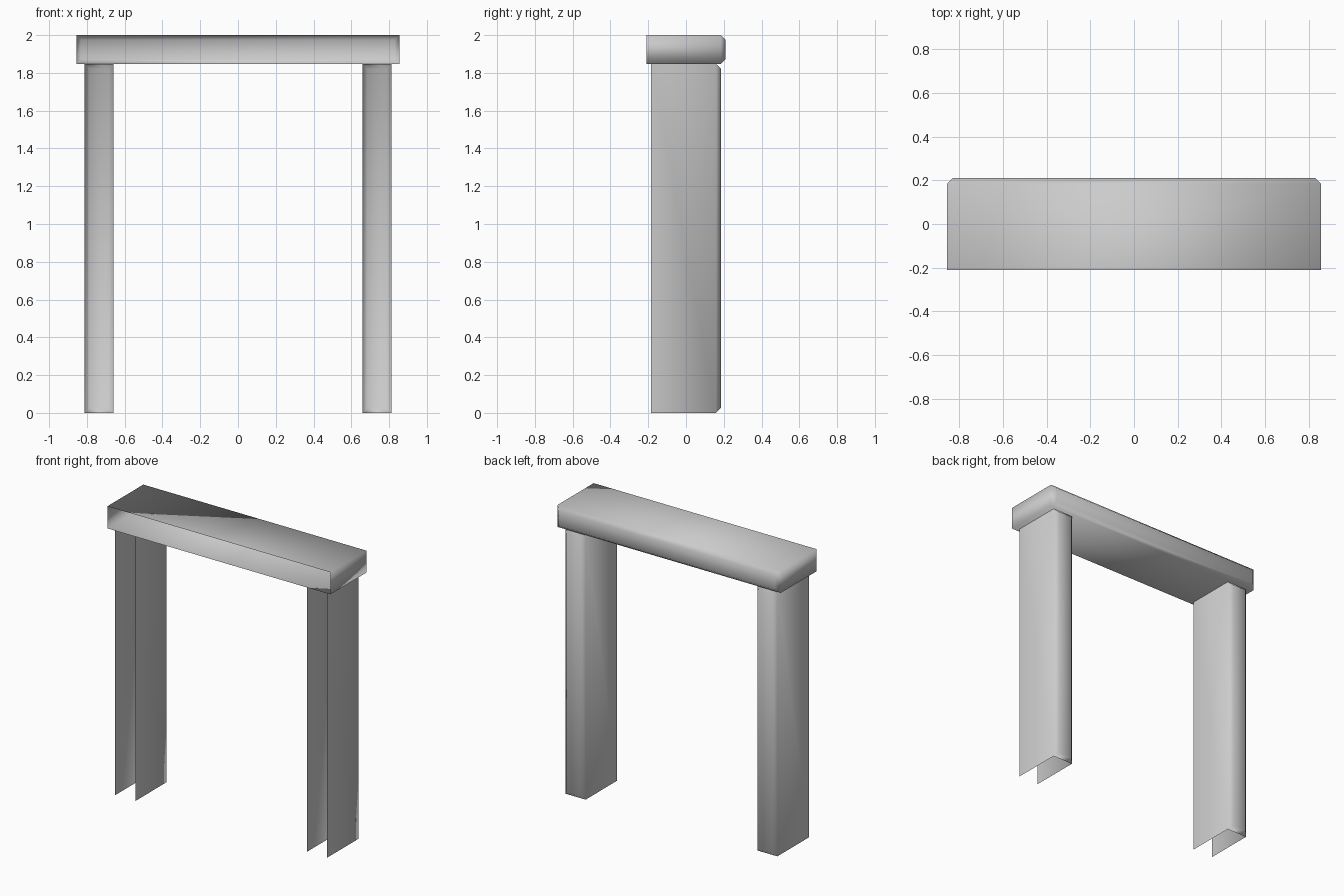
import bpy
import bmesh
from mathutils import Vector

cube = bpy.data.objects.get("Cube")
if cube:
    bpy.data.objects.remove(cube, do_unlink=True)

stone = bpy.data.materials.new("plain grey")
stone.use_nodes = True
GREY = (0.6, 0.6, 0.6, 1)
stone.diffuse_color = GREY
stone.node_tree.nodes["Principled BSDF"].inputs["Base Color"].default_value = GREY


def open_block(name, low, high, open_sides, chamfer=0.026):
    """Box with a chamfered back, left open on the sides whose normals are listed."""
    low, high = Vector(low), Vector(high)
    bm = bmesh.new()
    bmesh.ops.create_cube(bm, size=1)
    for v in bm.verts:
        v.co = (low + high) / 2 + v.co * (high - low)
    bm.normal_update()

    # Chamfer the four edges around the back
    back = max(bm.faces, key=lambda f: f.normal.y)
    bmesh.ops.bevel(bm, geom=list(back.edges), offset=chamfer,
                    offset_type='OFFSET', segments=1, profile=0.5, affect='EDGES')
    bm.normal_update()

    # Remove the sides that are not there
    gone = [f for f in bm.faces
            if any(f.normal.dot(Vector(s)) > 0.95 for s in open_sides)]
    bmesh.ops.delete(bm, geom=gone, context='FACES')

    for f in bm.faces:
        f.smooth = True
    mesh = bpy.data.meshes.new(name)
    bm.to_mesh(mesh)
    bm.free()
    mesh.materials.append(stone)
    obj = bpy.data.objects.new(name, mesh)
    bpy.context.collection.objects.link(obj)
    return obj


FRONT, UP, DOWN = (0, -1, 0), (0, 0, 1), (0, 0, -1)

# Lintel across the top
open_block("lintel", (-0.855, -0.21, 1.847), (0.855, 0.21, 2), [FRONT])

# Two hollow posts
for side, x in (("left", 0.735), ("right", -0.735)):
    open_block(side + "_post", (x - 0.077, -0.185, 0), (x + 0.077, 0.185, 1.847),
               [FRONT, UP, DOWN])
